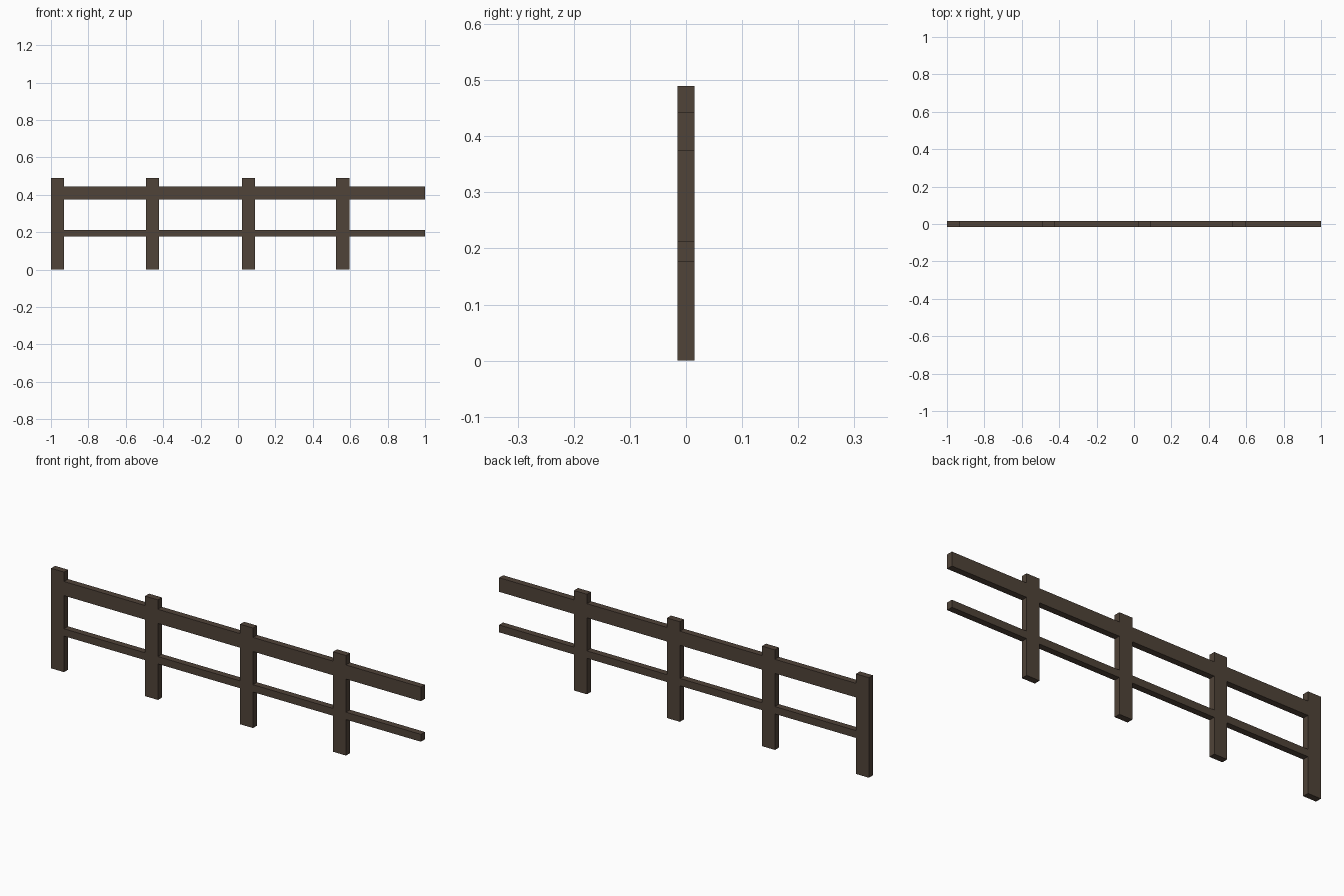
import bpy

if "Cube" in bpy.data.objects:
    bpy.data.objects.remove(bpy.data.objects["Cube"])

DEPTH = 0.031
POST_W = 0.07
POST_H = 0.489
POST_X = [-0.965, -0.457, 0.057, 0.56]      # post centres
RAILS = {"top_rail": (0.374, 0.443), "lower_rail": (0.176, 0.212)}

wood = bpy.data.materials.new("dark_wood")
wood.diffuse_color = (0.08, 0.056, 0.04, 1)
wood.use_nodes = True
wood.node_tree.nodes["Principled BSDF"].inputs["Base Color"].default_value = wood.diffuse_color


def box(name, x0, x1, z0, z1):
    bpy.ops.mesh.primitive_cube_add(size=1, location=((x0 + x1) / 2, 0, (z0 + z1) / 2))
    ob = bpy.context.object
    ob.name = name
    ob.scale = (x1 - x0, DEPTH, z1 - z0)
    bpy.ops.object.transform_apply(location=False, rotation=False, scale=True)
    ob.data.materials.append(wood)
    return ob


# Upright posts
for i, x in enumerate(POST_X):
    box(f"post_{i + 1}", x - POST_W / 2, x + POST_W / 2, 0, POST_H)

# Rail sections, flush between posts, the last one running free to the right end
for name, (z0, z1) in RAILS.items():
    for i, x in enumerate(POST_X):
        end = POST_X[i + 1] - POST_W / 2 if i + 1 < len(POST_X) else 1.0
        box(f"{name}_{i + 1}", x + POST_W / 2, end, z0, z1)
